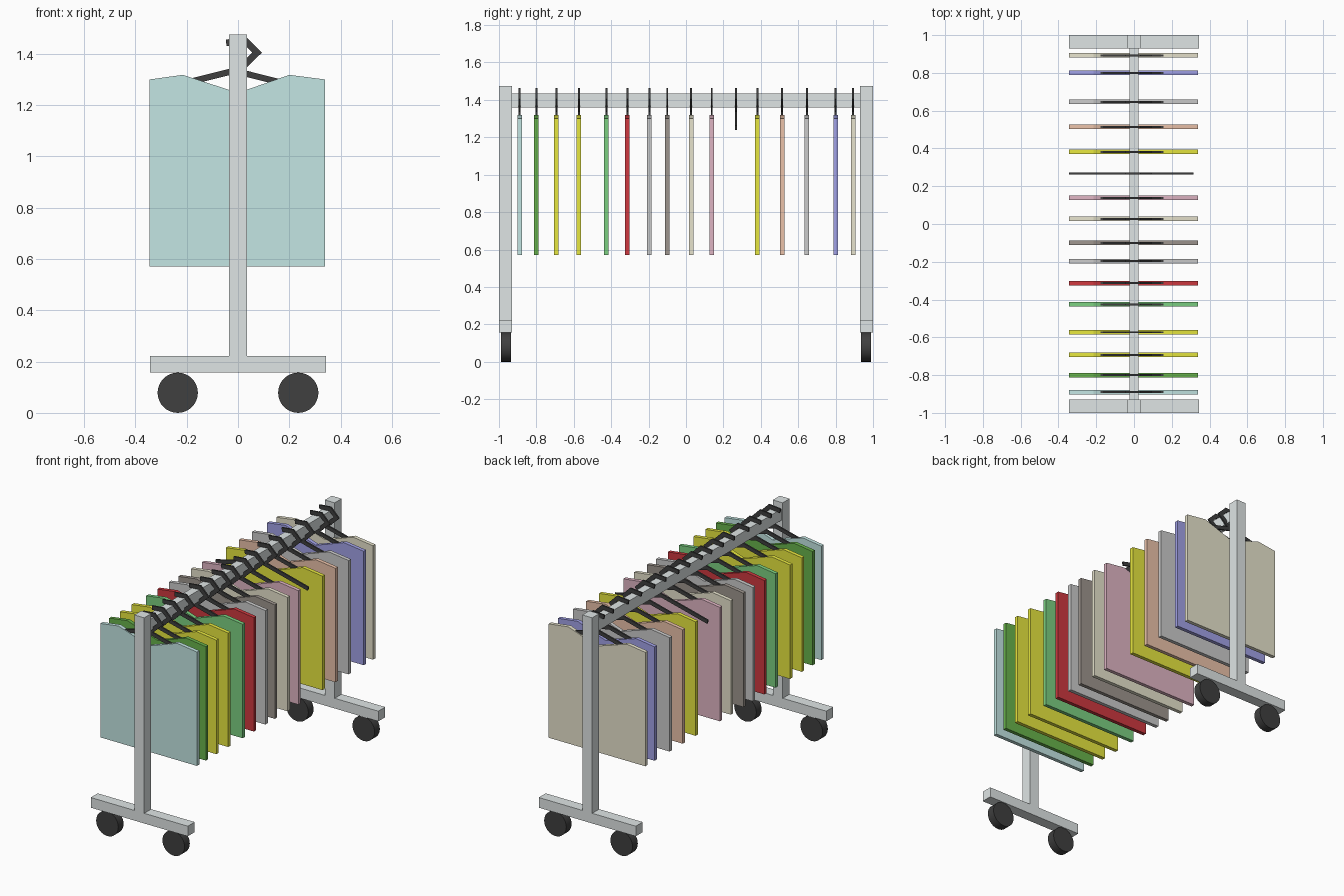
import bpy, bmesh, math
from mathutils import Vector, Matrix

if "Cube" in bpy.data.objects:
    bpy.data.objects.remove(bpy.data.objects["Cube"])


def material(name, rgb):
    m = bpy.data.materials.new(name)
    m.diffuse_color = (*rgb, 1)
    m.use_nodes = True
    m.node_tree.nodes["Principled BSDF"].inputs["Base Color"].default_value = m.diffuse_color
    return m


def add_object(name, mesh, loc=(0, 0, 0)):
    ob = bpy.data.objects.new(name, mesh)
    ob.location = loc
    bpy.context.collection.objects.link(ob)
    return ob


def finish(bm, name, mat):
    bmesh.ops.recalc_face_normals(bm, faces=bm.faces)
    mesh = bpy.data.meshes.new(name)
    bm.to_mesh(mesh)
    bm.free()
    mesh.materials.append(mat)
    return mesh


def box(name, lo, hi, mat):
    lo, hi = Vector(lo), Vector(hi)
    bm = bmesh.new()
    bmesh.ops.create_cube(bm, size=1, matrix=Matrix.Diagonal((*(hi - lo), 1)))
    return add_object(name, finish(bm, name, mat), (lo + hi) / 2)


def extrude_profile(bm, pts, depth):
    """Flat x-z outline given thickness along y, centred on y = 0."""
    face = bm.faces.new([bm.verts.new((x, -depth / 2, z)) for x, z in pts])
    new = bmesh.ops.extrude_face_region(bm, geom=[face])["geom"]
    verts = [v for v in new if isinstance(v, bmesh.types.BMVert)]
    bmesh.ops.translate(bm, verts=verts, vec=(0, depth, 0))
    if face.is_valid and len([f for f in bm.faces if f.is_valid]) < len(pts) + 2:
        return
    
    
def ribbon(pts, width):
    """Mitred outline around an open path."""
    pts = [Vector(p) for p in pts]
    left, right = [], []
    for i, p in enumerate(pts):
        a = (p - pts[i - 1]).normalized() if i else (pts[1] - p).normalized()
        b = (pts[i + 1] - p).normalized() if i < len(pts) - 1 else a
        na, nb = Vector((-a.y, a.x)), Vector((-b.y, b.x))
        n = (na + nb).normalized()
        n *= width / 2 / n.dot(na)
        left.append(p + n)
        right.append(p - n)
    return left + right[::-1]


frame = material("frame_metal", (0.74, 0.785, 0.785))
black = material("black", (0.05, 0.05, 0.05))

# end frames: foot, post and two wheels at each end
for end, s in (("front", -1), ("back", 1)):
    y0, y1 = sorted((s * 0.93, s * 1.0))
    box(end + "_foot", (-0.344, y0, 0.157), (0.344, y1, 0.222), frame)
    box(end + "_post", (-0.035, y0, 0.222), (0.035, y1, 1.475), frame)
    for side, x in (("left", -0.235), ("right", 0.235)):
        bm = bmesh.new()
        bmesh.ops.create_cone(bm, cap_ends=True, segments=32, radius1=0.0785,
                              radius2=0.0785, depth=0.053,
                              matrix=Matrix.Rotation(math.pi / 2, 4, "X"))
        for f in bm.faces:
            f.smooth = len(f.verts) == 4
        for e in bm.edges:
            e.smooth = all(f.smooth for f in e.link_faces)
        name = f"{end}_{side}_wheel"
        add_object(name, finish(bm, name, black), (x, s * 0.9625, 0.0785))

# hanging rail
box("rail", (-0.025, -0.93, 1.36), (0.025, 0.93, 1.433), frame)

# hanger: sloping arms and bent hook over the rail
bm = bmesh.new()
extrude_profile(bm, ribbon([(-0.342, 1.252), (-0.015, 1.334), (0.312, 1.252)], 0.024), 0.01)
extrude_profile(bm, ribbon([(-0.046, 1.443), (0.03, 1.45), (0.075, 1.405),
                            (0.02, 1.352), (-0.012, 1.333)], 0.026), 0.01)
hanger_mesh = finish(bm, "hanger", black)

# shirt outline with shoulders and V neck
SHIRT = [(-0.345, 0.57), (0.34, 0.57), (0.34, 1.30), (0.2, 1.318),
         (0, 1.248), (-0.215, 1.318), (-0.345, 1.30)]

COLOURS = {
    "teal": (0.55, 0.79, 0.77), "dark_green": (0.14, 0.45, 0.07),
    "yellow": (0.80, 0.80, 0.05), "green": (0.20, 0.63, 0.22),
    "red": (0.62, 0.04, 0.05), "grey": (0.70, 0.70, 0.71),
    "brown": (0.34, 0.30, 0.27), "beige": (0.80, 0.77, 0.61),
    "pink": (0.74, 0.46, 0.55), "orange": (0.83, 0.54, 0.40),
    "blue": (0.36, 0.36, 0.80),
}
shirt_meshes = {}
for colour, rgb in COLOURS.items():
    bm = bmesh.new()
    extrude_profile(bm, SHIRT, 0.024)
    shirt_meshes[colour] = finish(bm, colour + "_shirt", material(colour, rgb))

# row of clothes along the rail, one hanger left empty
ROW = [(-0.89, "teal"), (-0.80, "dark_green"), (-0.693, "yellow"), (-0.573, "yellow"),
       (-0.426, "green"), (-0.313, "red"), (-0.196, "grey"), (-0.10, "brown"),
       (0.027, "beige"), (0.138, "pink"), (0.267, None), (0.382, "yellow"),
       (0.514, "orange"), (0.646, "grey"), (0.80, "blue"), (0.893, "beige")]
for i, (y, colour) in enumerate(ROW, 1):
    add_object(f"hanger_{i}", hanger_mesh, (0, y, 0))
    if colour:
        add_object(f"{colour}_shirt_{i}", shirt_meshes[colour], (0, y, 0))
